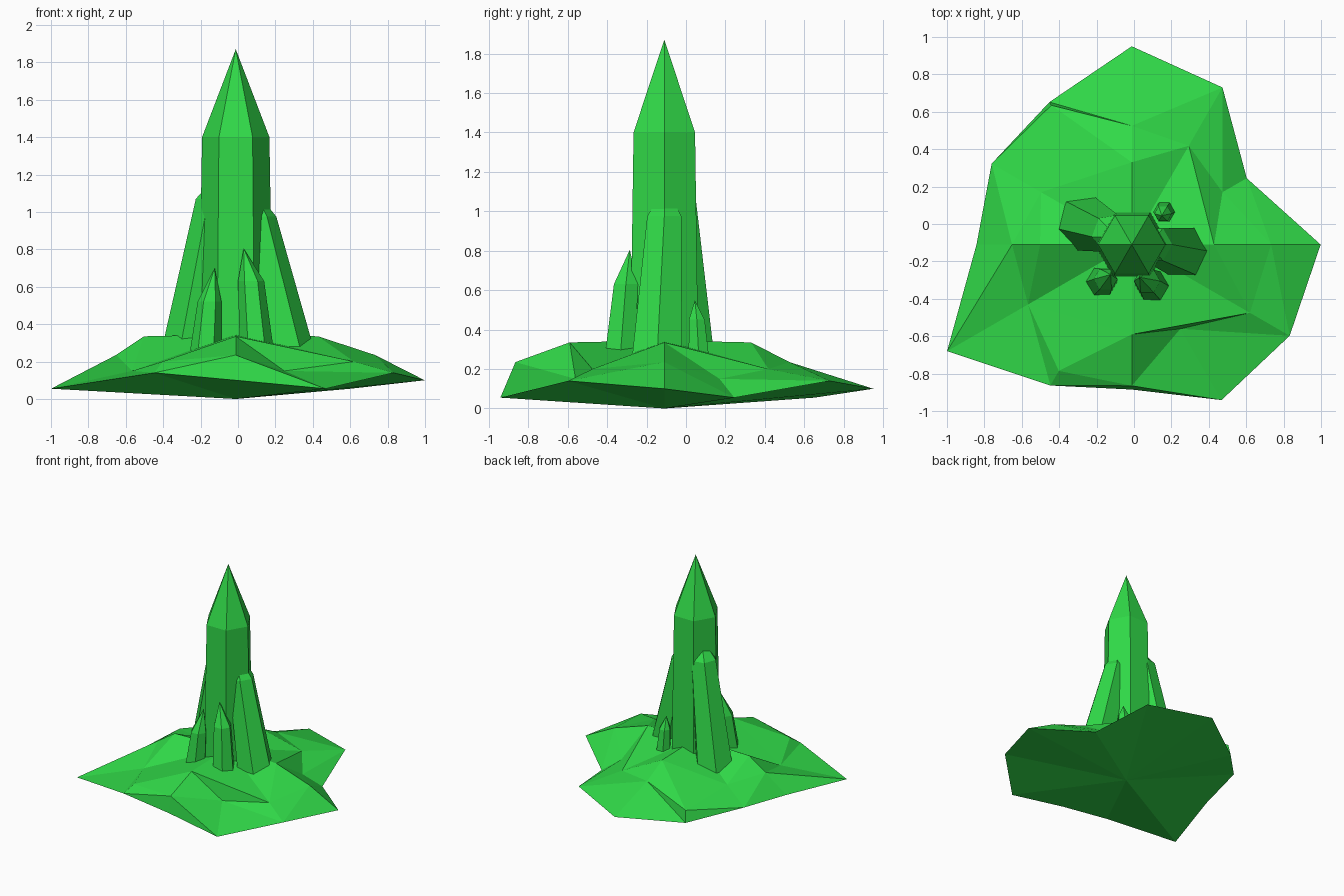
import bpy, bmesh
from math import cos, sin, radians

if "Cube" in bpy.data.objects:
    bpy.data.objects.remove(bpy.data.objects["Cube"])

CX, CY = -0.012, -0.11

green = bpy.data.materials.new("green")
green.diffuse_color = (0.03, 0.7, 0.065, 1)
green.use_nodes = True
green.node_tree.nodes["Principled BSDF"].inputs["Base Color"].default_value = green.diffuse_color


def finish(name, bm):
    bmesh.ops.recalc_face_normals(bm, faces=bm.faces)
    me = bpy.data.meshes.new(name)
    bm.to_mesh(me)
    bm.free()
    me.materials.append(green)
    ob = bpy.data.objects.new(name, me)
    bpy.context.collection.objects.link(ob)


def ring(bm, cx, cy, radii, heights, turn=0):
    """Ring of vertices, one per radius; heights repeat round the ring."""
    n = len(radii)
    return [bm.verts.new((cx + r * cos(radians(360 * i / n + turn)),
                          cy + r * sin(radians(360 * i / n + turn)),
                          heights[i % len(heights)]))
            for i, r in enumerate(radii)]


def fan(bm, apex, verts):
    for a, b in zip(verts, verts[1:]):
        bm.faces.new((a, b, apex))


# rocky ground: jagged rim, slope ring, four peaks joined by valleys
def rock():
    bm = bmesh.new()
    rim = ring(bm, CX, CY, (1.01, .71, .97, 1.06, .88, .865,
                            .83, 1.14, .87, .775, .96, .975), (.10, .055, .14))
    slope = ring(bm, CX, CY, (.745, .56, .61, .635, .86, .56,
                              .64, .64, .78, .755, .52, .73), (.235, .15, .20))
    peaks = ring(bm, CX, CY, (.44, .44, .49, .48), (.335,))
    bottom = bm.verts.new((CX, CY, 0))
    centre = bm.verts.new((CX, CY, .345))
    fan(bm, bottom, rim + rim[:1])
    for i in range(12):
        a, b = rim[i], rim[(i + 1) % 12]
        c, d = slope[(i + 1) % 12], slope[i]
        if i % 3 == 2:
            fan(bm, a, (b, c, d))
        else:
            fan(bm, b, (c, d, a))
    # each peak spans the slope ring between two valley vertices
    for peak, (lo, hi) in zip(peaks, ((-1, 2), (2, 5), (5, 7), (7, 11))):
        span = [slope[k % 12] for k in range(lo, hi + 1)]
        fan(bm, peak, span)
        fan(bm, centre, (span[0], peak, span[-1]))
    finish("rock_base", bm)


# pointed six-sided crystal: base ring, shoulder ring, tip
def crystal(name, base, base_r, shoulder, shoulder_r, tip, turn=0):
    bm = bmesh.new()
    lo = ring(bm, base[0], base[1], [base_r] * 6, (base[2],), turn)
    hi = ring(bm, shoulder[0], shoulder[1], [shoulder_r] * 6, (shoulder[2],), turn)
    bm.faces.new(lo)
    for i in range(6):
        j = (i + 1) % 6
        bm.faces.new((lo[i], lo[j], hi[j], hi[i]))
    fan(bm, bm.verts.new(tip), hi + hi[:1])
    finish(name, bm)


rock()
crystal("main_crystal", (CX, CY, .2), .2, (CX, CY, 1.4), .18, (CX, CY, 1.87))
crystal("right_crystal", (.275, -.15, .2), .15, (.105, -.11, .975), .1,
        (.08, -.105, 1.13))
crystal("left_crystal", (-.27, .005, .2), .155, (-.122, -.05, 1.07), .105,
        (-.09, -.07, 1.22), 10)
crystal("front_right_crystal", (.107, -.34, .18), .095, (.07, -.305, .63), .07,
        (.03, -.285, .805))
crystal("front_left_crystal", (-.178, -.312, .18), .09, (-.152, -.295, .52), .064,
        (-.125, -.27, .70))
crystal("back_right_crystal", (.165, .068, .2), .064, (.155, .055, .45), .046,
        (.148, .045, .55))
